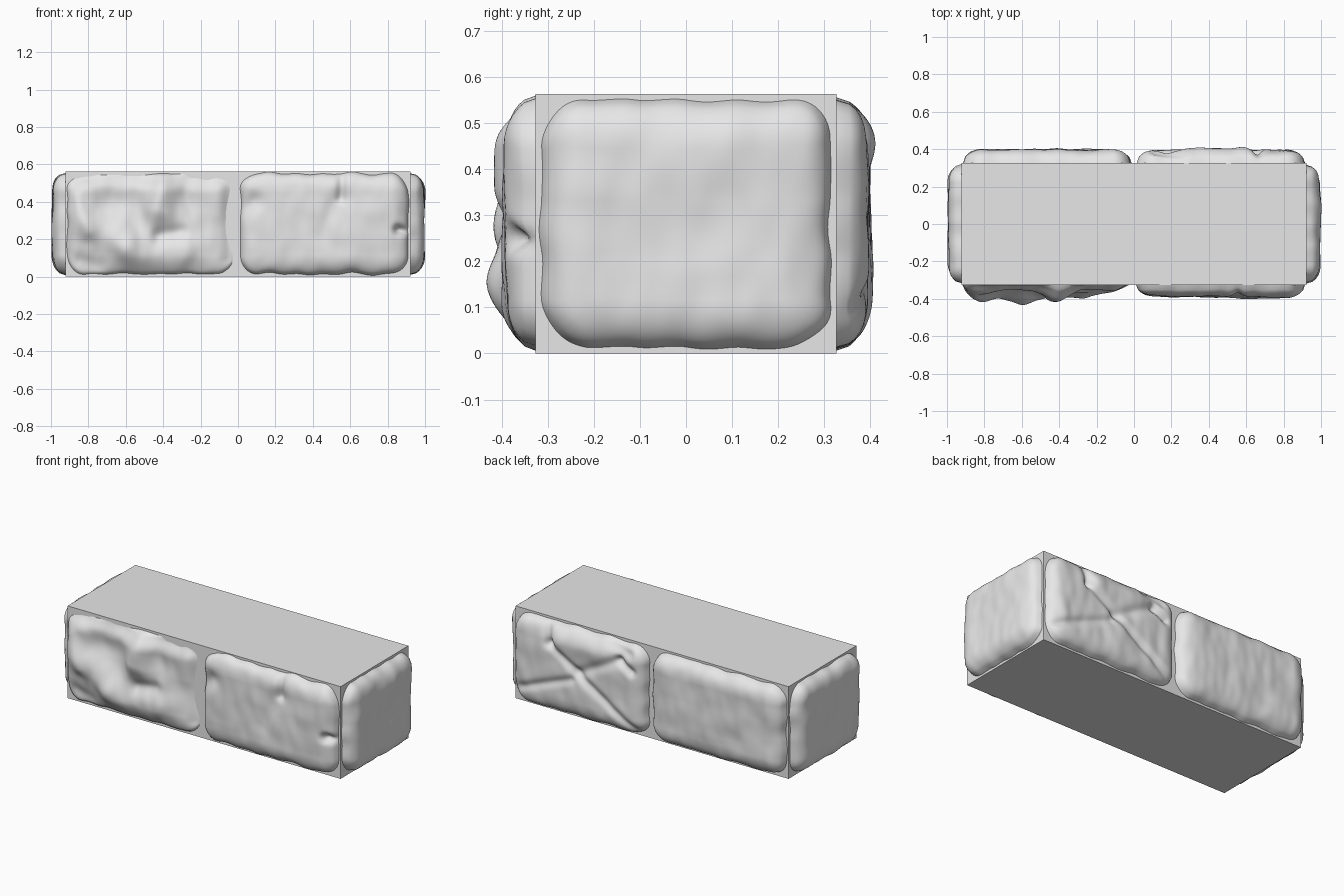
import bpy, bmesh, math
from mathutils import Vector, Matrix, noise

if "Cube" in bpy.data.objects:
    bpy.data.objects.remove(bpy.data.objects["Cube"], do_unlink=True)

HALF_X, HALF_Y, HEIGHT = 0.922, 0.327, 0.563

stone_grey = bpy.data.materials.new("stone_grey")
stone_grey.use_nodes = True
stone_grey.diffuse_color = (0.8, 0.8, 0.8, 1)
stone_grey.node_tree.nodes["Principled BSDF"].inputs["Base Color"].default_value = (0.8, 0.8, 0.8, 1)


def finish(bm, name, smooth):
    mesh = bpy.data.meshes.new(name)
    for face in bm.faces:
        face.smooth = smooth
    bm.to_mesh(mesh)
    bm.free()
    mesh.materials.append(stone_grey)
    obj = bpy.data.objects.new(name, mesh)
    bpy.context.collection.objects.link(obj)
    return obj


def segment_distance(p, a, b):
    ab = b - a
    t = max(0, min(1, (p - a).dot(ab) / max(ab.length_squared, 1e-9)))
    return (p - a - ab * t).length


def stone(name, angle, wall, left, right, bulge, seed, marks=(), rough=0.006, rim=0.1):
    """Pillow of stone on a wall; marks are ridges (+) and cracks (-) along segments:
    (start u, start z, end u, end z, width, height)."""
    low, high = 0.012, 0.552
    centre = Vector(((left + right) / 2, (low + high) / 2))
    a, b = (right - left) / 2, (high - low) / 2
    marks = [(Vector(m[:2]), Vector(m[2:4]), m[4], m[5]) for m in marks]
    turn = Matrix.Rotation(angle, 3, "Z")
    bm = bmesh.new()
    bmesh.ops.create_grid(bm, x_segments=int(a * 190), y_segments=56, size=1)
    for v in bm.verts:
        # round the corners of the outline
        p = Vector((v.co.x * a, v.co.y * b))
        q = Vector((max(rim - a, min(a - rim, p.x)), max(rim - b, min(b - rim, p.y))))
        o = p - q
        if o.length > 0:
            o *= max(abs(o.x), abs(o.y)) / o.length
        edge = min(1, o.length / rim)
        p = q + o + centre
        # rounded rim, uneven face, then ridges and cracks
        dome = math.sqrt(max(0, 1 - edge ** 2.4))
        wave = noise.noise(Vector((p.x * 6, p.y * 6, seed)))
        fine = noise.noise(Vector((p.x * 16, p.y * 9, seed + 5)))
        h = bulge + rough * (wave * 1.6 + fine * 0.7)
        for start, end, width, height in marks:
            h += height * math.exp(-(segment_distance(p, start, end) / width) ** 2)
        # wavy outline
        shift = Vector((noise.noise(Vector((p.y * 9, seed, 1))),
                        noise.noise(Vector((p.x * 9, seed, 2))))) * 0.014 * edge ** 2
        p += shift
        v.co = turn @ Vector((p.x, -wall - h * dome + 0.006 * edge, p.y))
    return finish(bm, name, True)


# Plain block behind the stones
bm = bmesh.new()
bmesh.ops.create_cube(bm, size=1)
for v in bm.verts:
    v.co = Vector((v.co.x * 2 * HALF_X, v.co.y * 2 * HALF_Y, (v.co.z + 0.5) * HEIGHT))
finish(bm, "core_block", False)

# Broken stone: high ledge and ridge, scooped hollows, thin towards the middle
broken = [
    (-0.39, 0.54, -0.42, 0.36, 0.07, 0.045),
    (-0.86, 0.32, -0.60, 0.16, 0.09, 0.028),
    (-0.60, 0.14, -0.30, 0.12, 0.08, 0.024),
    (-0.87, 0.42, -0.80, 0.24, 0.04, 0.012),
    (-0.68, 0.40, -0.56, 0.38, 0.09, -0.022),
    (-0.22, 0.42, -0.10, 0.32, 0.12, -0.022),
    (-0.42, 0.22, -0.30, 0.24, 0.04, -0.022),
    (-0.85, 0.08, -0.75, 0.05, 0.05, -0.02),
    (-0.10, 0.54, -0.85, 0.55, 0.05, -0.035),
    (-0.03, 0.10, -0.03, 0.50, 0.05, -0.035),
]
stone("front_broken_stone", 0, HALF_Y, -0.915, -0.018, 0.045, 3, broken, 0.01)

# Front stone with a short crack, a chipped facet and a side notch
cracked = [
    (0.56, 0.55, 0.55, 0.42, 0.025, -0.022),
    (0.55, 0.42, 0.44, 0.22, 0.05, -0.012),
    (0.62, 0.30, 0.60, 0.12, 0.11, 0.010),
    (0.92, 0.24, 0.86, 0.25, 0.025, -0.045),
    (0.02, 0.36, 0.08, 0.40, 0.05, -0.022),
    (0.78, 0.46, 0.80, 0.40, 0.10, 0.006),
]
stone("front_cracked_stone", 0, HALF_Y, 0.012, 0.912, 0.062, 8, cracked)

# Back stones: one split by diagonal cracks, one nearly plain
split = [
    (-0.67, 0.55, -0.65, 0.43, 0.025, -0.022),
    (-0.65, 0.43, -0.07, 0.04, 0.025, -0.018),
    (-0.50, 0.25, -0.88, 0.10, 0.025, -0.014),
    (-0.46, 0.30, -0.18, 0.45, 0.03, -0.014),
    (-0.18, 0.45, -0.10, 0.40, 0.025, -0.025),
    (-0.25, 0.54, -0.12, 0.50, 0.03, -0.018),
    (-0.55, 0.45, -0.30, 0.47, 0.07, 0.010),
    (-0.45, 0.16, -0.30, 0.08, 0.08, 0.008),
]
stone("back_split_stone", math.pi, HALF_Y, -0.912, -0.015, 0.068, 14, split)
stone("back_plain_stone", math.pi, HALF_Y, 0.018, 0.912, 0.071, 21)

# End stones
for name, angle, seed in (("left_end_stone", math.pi / 2, 30), ("right_end_stone", -math.pi / 2, 37)):
    stone(name, angle, HALF_X, -0.315, 0.315, 0.073, seed,
          [(0.22, 0.50, 0.27, 0.08, 0.06, -0.006)])
